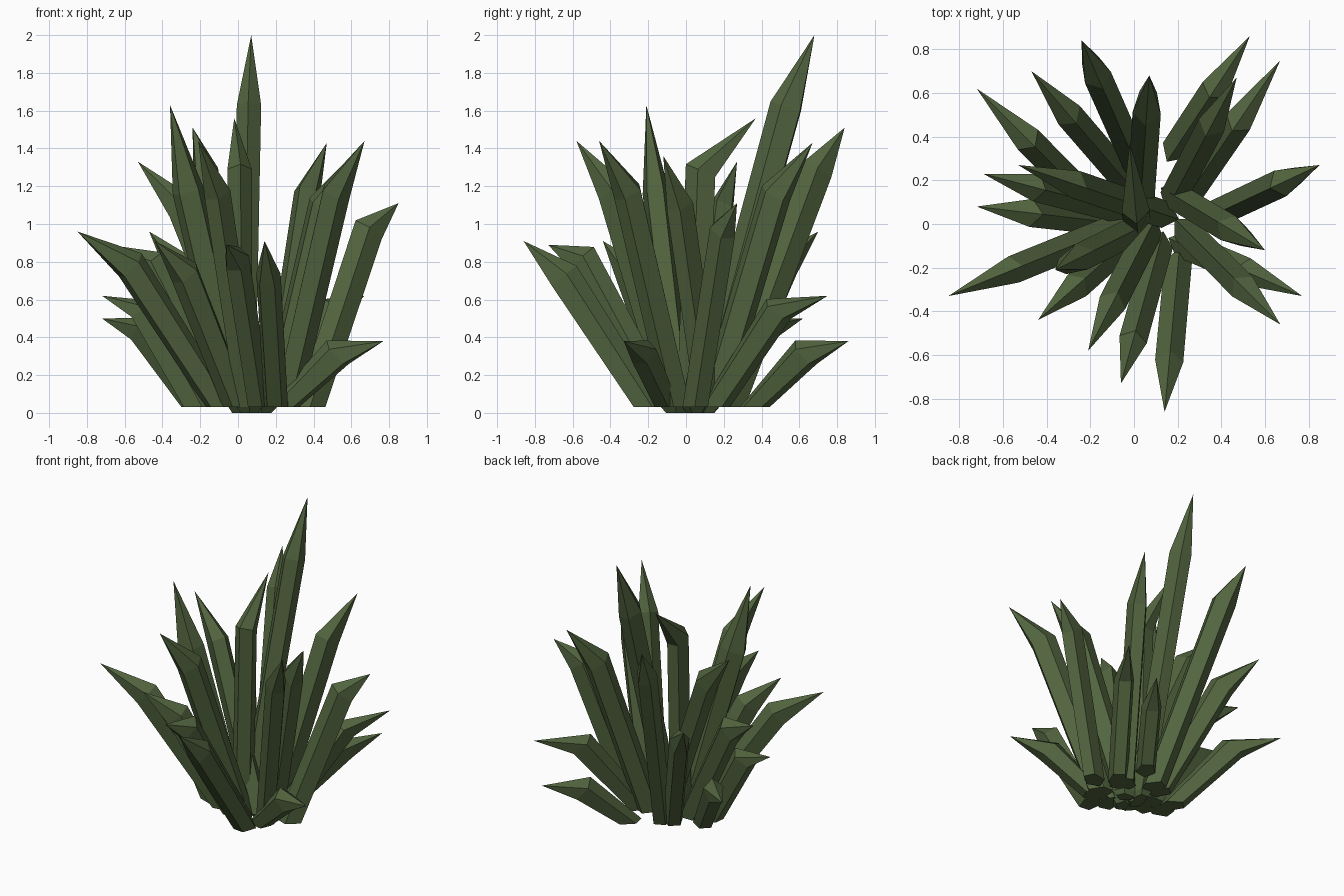
import bpy, bmesh, math
from mathutils import Vector

if "Cube" in bpy.data.objects:
    bpy.data.objects.remove(bpy.data.objects["Cube"])

leaf = bpy.data.materials.new("dark leaf green")
leaf.diffuse_color = (0.085, 0.13, 0.05, 1)
leaf.use_nodes = True
leaf.node_tree.nodes["Principled BSDF"].inputs["Base Color"].default_value = leaf.diffuse_color
SIDES = 5

# One blade per row: base x, base y, tip x, tip y, tip z
BLADES = [
    (0.03, 0.10, 0.07, 0.68, 2.00),
    (0.03, 0.23, -0.24, 0.84, 1.51),
    (-0.04, 0.20, -0.47, 0.70, 0.96),
    (-0.22, 0.12, -0.72, 0.62, 0.50),
    (-0.08, 0.07, -0.69, 0.23, 0.89),
    (-0.21, 0.02, -0.72, 0.08, 0.62),
    (-0.09, -0.02, -0.85, -0.33, 0.96),
    (0.00, -0.05, -0.44, -0.44, 0.91),
    (0.06, -0.05, -0.21, -0.58, 1.44),
    (0.11, -0.12, -0.06, -0.73, 0.89),
    (0.20, -0.20, 0.14, -0.86, 0.91),
    (0.25, -0.04, 0.67, -0.46, 1.44),
    (0.24, -0.10, 0.77, -0.33, 0.38),
    (0.20, 0.12, 0.60, -0.12, 1.36),
    (0.38, 0.05, 0.85, 0.27, 1.11),
    (0.26, 0.15, 0.67, 0.75, 0.62),
    (0.20, 0.36, 0.53, 0.86, 0.38),
    (0.19, 0.14, 0.47, 0.67, 1.43),
    (0.12, 0.05, -0.53, 0.27, 1.33),
    (0.00, -0.03, -0.36, -0.21, 1.63),
    (0.01, 0.04, -0.02, 0.37, 1.56),
]
# Blades whose shoulder sits elsewhere: number -> (share of reach, share of height)
SHOULDERS = {1: (0.75, 0.81), 2: (0.76, 0.85), 5: (0.63, 0.88), 10: (0.70, 0.91),
             11: (0.68, 0.79), 13: (0.54, 0.83), 15: (0.66, 0.87), 17: (0.54, 0.83),
             20: (0.73, 0.72), 21: (0.13, 0.82)}


def ring(bm, centre, up, side, a, b):
    """Pentagon ring with one corner pointing along 'up'."""
    out = []
    for k in range(SIDES):
        t = 2 * math.pi * k / SIDES
        out.append(bm.verts.new(centre + up * (a * math.cos(t)) + side * (b * math.sin(t))))
    return out


def blade(n, bx, by, tx, ty, tz):
    name = f"grass_blade_{n}"
    base, tip = Vector((bx, by, 0.03)), Vector((tx, ty, tz))
    out = Vector((tx - bx, ty - by, 0)).normalized()
    side = out.cross(Vector((0, 0, 1)))
    # shoulder where the straight stalk bends outward to the point
    h, v = SHOULDERS.get(n, (0.56, 0.88) if tz < 0.7 else (0.63, 0.81))
    shoulder = base.lerp(tip, h)
    shoulder.z = tz * v
    axis = (shoulder - base).normalized()
    if tz > 0.7:
        axis = (axis + (tip - shoulder).normalized()).normalized()
    up = side.cross(axis)
    if up.z < 0:
        up = -up
    bm = bmesh.new()
    low = ring(bm, base, -out, side, 0.09, 0.066)
    mid = ring(bm, shoulder, up, side, 0.092, 0.068)
    point = bm.verts.new(tip)
    for k in range(SIDES):
        j = (k + 1) % SIDES
        bm.faces.new((low[k], low[j], mid[j], mid[k]))
        bm.faces.new((mid[k], mid[j], point))
    # central blades have a short tapered root under the cut
    if math.hypot(bx - 0.1, by - 0.05) < 0.11:
        root = ring(bm, Vector((bx, by, 0)), -out, side, 0.06, 0.045)
        for k in range(SIDES):
            j = (k + 1) % SIDES
            bm.faces.new((root[k], root[j], low[j], low[k]))
        low = root
    bm.faces.new(low)
    bmesh.ops.recalc_face_normals(bm, faces=bm.faces)
    me = bpy.data.meshes.new(name)
    bm.to_mesh(me)
    bm.free()
    me.materials.append(leaf)
    bpy.context.collection.objects.link(bpy.data.objects.new(name, me))


for i, row in enumerate(BLADES):
    blade(i + 1, *row)
